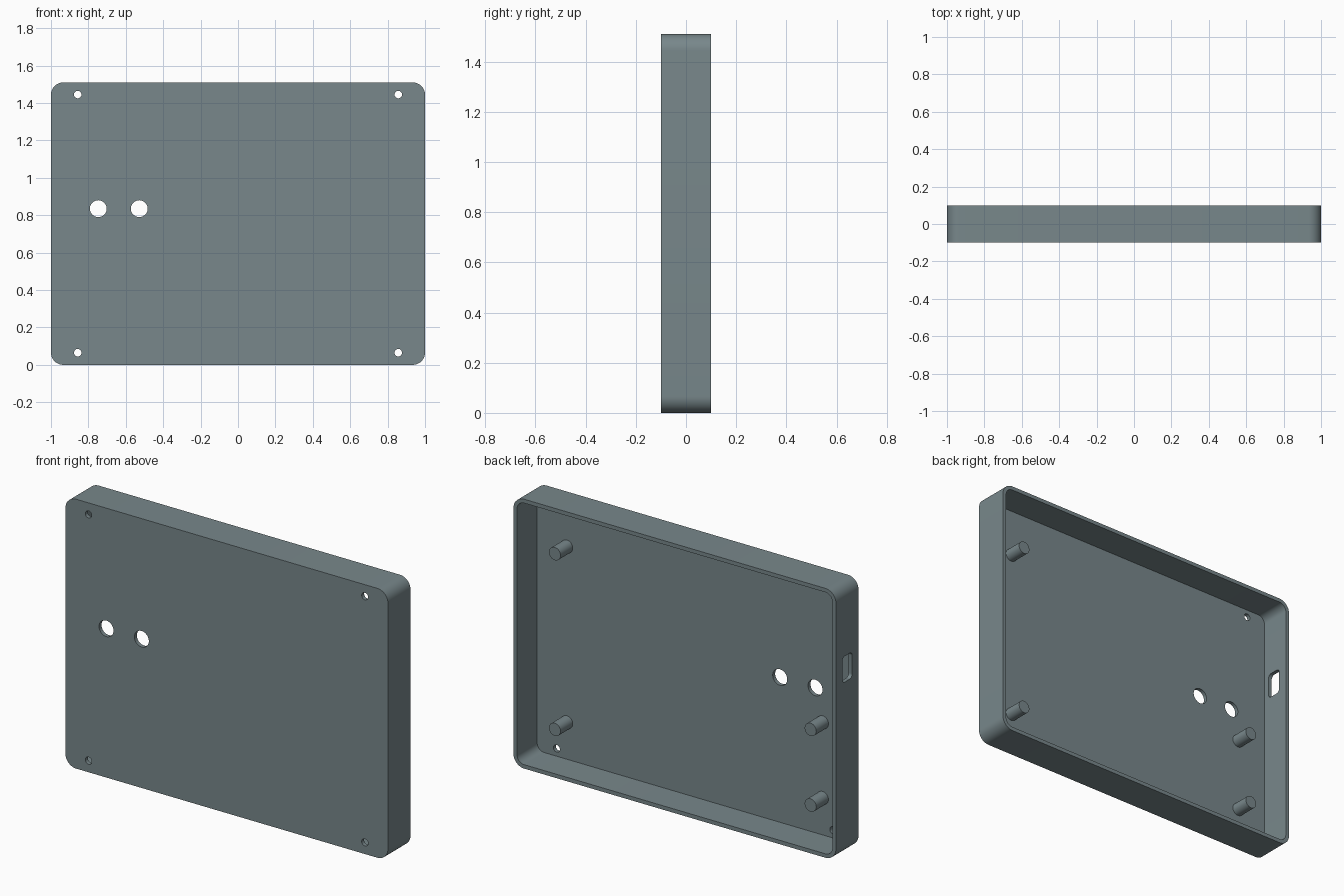
import bpy
import bmesh
from math import pi, cos, sin, radians
from mathutils import Vector

default = bpy.data.objects.get("Cube")
if default:
    bpy.data.objects.remove(default, do_unlink=True)

W, H, D = 2.0, 1.51, 0.2      # overall size
T = 0.022                     # wall and floor thickness
R = 0.066                     # outer corner radius
FRONT, BACK = -D / 2, D / 2
FLOOR = FRONT + T

slate = bpy.data.materials.new("slate_grey")
slate.use_nodes = True
colour = (0.188, 0.244, 0.258, 1)
slate.diffuse_color = colour
slate.node_tree.nodes["Principled BSDF"].inputs["Base Color"].default_value = colour


def rounded_rect(w, h, r, steps=12):
    """Outline of a rounded rectangle around the origin."""
    pts = []
    for k, (sx, sy) in enumerate([(1, 1), (-1, 1), (-1, -1), (1, -1)]):
        for i in range(steps + 1):
            a = (k + i / steps) * pi / 2
            pts.append((sx * (w / 2 - r) + r * cos(a), sy * (h / 2 - r) + r * sin(a)))
    return pts


def circle(r, n=40):
    return [(r * cos(2 * pi * i / n), r * sin(2 * pi * i / n)) for i in range(n)]


def prism(name, outline, centre, start, end, axis="y"):
    """Extrude an outline along y (centre is x, z) or along x (centre is y, z)."""
    bm = bmesh.new()

    def place(p, depth):
        u, z = p[0] + centre[0], p[1] + centre[1]
        return (u, depth, z) if axis == "y" else (depth, u, z)

    face = bm.faces.new([bm.verts.new(place(p, start)) for p in outline])
    grown = bmesh.ops.extrude_face_region(bm, geom=[face])["geom"]
    move = Vector((0, end - start, 0) if axis == "y" else (end - start, 0, 0))
    bmesh.ops.translate(bm, vec=move, verts=[g for g in grown if isinstance(g, bmesh.types.BMVert)])
    bmesh.ops.recalc_face_normals(bm, faces=bm.faces)
    mesh = bpy.data.meshes.new(name)
    bm.to_mesh(mesh)
    bm.free()
    mesh.materials.append(slate)
    obj = bpy.data.objects.new(name, mesh)
    bpy.context.collection.objects.link(obj)
    return obj


def select_only(obj):
    bpy.ops.object.select_all(action="DESELECT")
    obj.select_set(True)
    bpy.context.view_layer.objects.active = obj


def cut(target, cutter):
    """Subtract the cutter from the target and discard it."""
    cutter.hide_render = True
    mod = target.modifiers.new("cut", "BOOLEAN")
    mod.operation, mod.solver, mod.object = "DIFFERENCE", "EXACT", cutter
    select_only(target)
    bpy.ops.object.modifier_apply(modifier=mod.name)
    bpy.data.objects.remove(cutter, do_unlink=True)


def smooth(obj):
    select_only(obj)
    bpy.ops.object.shade_smooth_by_angle(angle=radians(30))


# Tray: solid block hollowed from the back
middle = (0, H / 2)
case = prism("case_shell", rounded_rect(W, H, R), middle, FRONT, BACK)
cut(case, prism("cavity", rounded_rect(W - 2 * T, H - 2 * T, R - T), middle, FLOOR, BACK + 0.1))

# Corner screw holes and the two larger front openings
holes = [(x, z, 0.02) for x in (-0.857, 0.857) for z in (0.065, H - 0.065)]
holes += [(x, 0.835, 0.045) for x in (-0.747, -0.528)]
for x, z, r in holes:
    cut(case, prism("hole", circle(r), (x, z), FRONT - 0.1, FLOOR + 0.05))

# Connector slot through the side wall
cut(case, prism("slot", rounded_rect(0.088, 0.145, 0.022), (0, 1.045),
                -W / 2 - 0.1, -W / 2 + 0.1, axis="x"))
smooth(case)

# Mounting posts standing on the inner floor
posts = {"upper_left_post": (0.793, 1.215), "lower_left_post": (0.793, 0.23),
         "middle_right_post": (-0.793, 0.654), "lower_right_post": (-0.793, 0.23)}
for name, centre in posts.items():
    smooth(prism(name, circle(0.036), centre, FLOOR - 0.01, FLOOR + 0.108))
